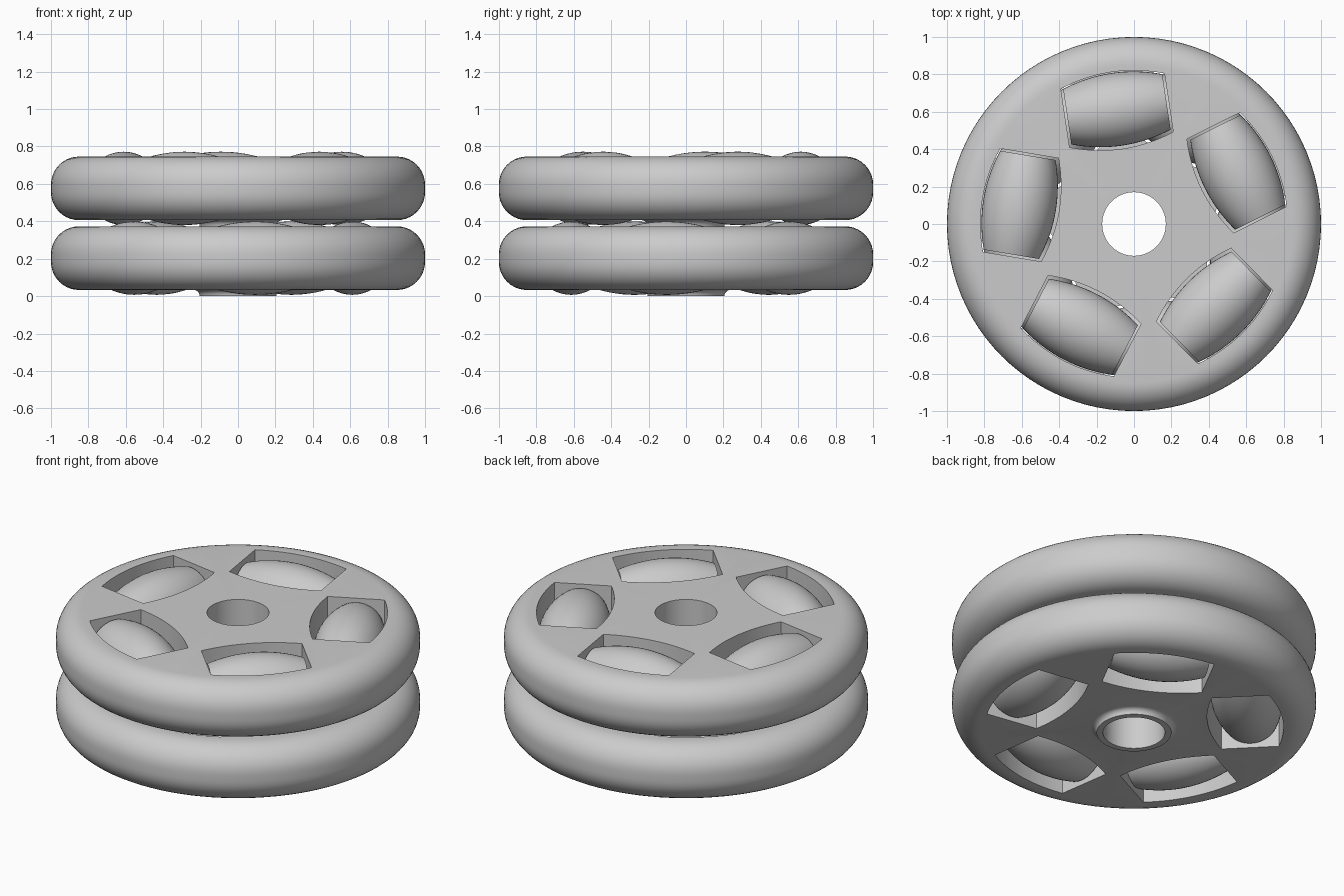
import bpy, bmesh, math
from mathutils import Matrix

cube = bpy.data.objects.get("Cube")
if cube:
    bpy.data.objects.remove(cube, do_unlink=True)

# Material
grey = bpy.data.materials.new("light_grey")
grey.use_nodes = True
grey.diffuse_color = (0.6, 0.6, 0.6, 1)
grey.node_tree.nodes["Principled BSDF"].inputs["Base Color"].default_value = (0.6, 0.6, 0.6, 1)

COUNT = 5            # rollers per disc
HALF = 0.17          # half thickness of a disc
ROLLER_R, ROLLER_END_R, ROLLER_HALF = 0.196, 0.15, 0.268
PITCH_R = 0.62       # distance from the centre to each roller


def make_object(name, bm):
    bmesh.ops.recalc_face_normals(bm, faces=bm.faces)
    mesh = bpy.data.meshes.new(name)
    bm.to_mesh(mesh)
    bm.free()
    mesh.materials.append(grey)
    obj = bpy.data.objects.new(name, mesh)
    bpy.context.collection.objects.link(obj)
    return obj


def activate(obj):
    bpy.ops.object.select_all(action='DESELECT')
    obj.select_set(True)
    bpy.context.view_layer.objects.active = obj


def lathe(profile, steps):
    """Revolve a closed (radius, height) loop around z."""
    bm = bmesh.new()
    rings = []
    for i in range(steps):
        a = math.tau * i / steps
        rings.append([bm.verts.new((r * math.cos(a), r * math.sin(a), z)) for r, z in profile])
    n = len(profile)
    for i in range(steps):
        a, b = rings[i], rings[(i + 1) % steps]
        for j in range(n):
            k = (j + 1) % n
            bm.faces.new((a[j], b[j], b[k], a[k]))
    return bm


def arc(cx, cz, radius, start, end, steps=10):
    angles = [math.radians(start + (end - start) * i / steps) for i in range(steps + 1)]
    return [(cx + radius * math.cos(a), cz + radius * math.sin(a)) for a in angles]


def bulge(half, end_r, mid_r, steps=16):
    """Barrel outline as (position along axis, radius)."""
    return [(half * t, end_r + (mid_r - end_r) * (1 - t * t))
            for t in (2 * i / steps - 1 for i in range(steps + 1))]


def placement(angle, radius, z):
    # local x is tangential, local y is radial
    return (Matrix.Translation((radius * math.cos(angle), radius * math.sin(angle), z))
            @ Matrix.Rotation(angle - math.pi / 2, 4, 'Z'))


def make_disc(name, z, start):
    # Rounded disc with a bore and a filleted collar underneath
    round_r, bore, collar = 0.15, 0.17, 0.033
    profile = [(bore, -HALF - collar), (0.205, -HALF - collar)]
    profile += arc(0.205 + collar, -HALF - collar, collar, 180, 90, 5)[1:]
    profile += arc(1 - round_r, -HALF + round_r, round_r, -90, 0)
    profile += arc(1 - round_r, HALF - round_r, round_r, 0, 90)
    profile += [(bore, HALF)]
    bm = lathe(profile, 96)
    bmesh.ops.translate(bm, verts=bm.verts, vec=(0, 0, z))
    disc = make_object(name, bm)

    # Barrel-shaped through slots
    bm = bmesh.new()
    edge = bulge(ROLLER_HALF + 0.012, 0.158, 0.207)
    outline = edge + [(x, -y) for x, y in reversed(edge)]
    for i in range(COUNT):
        m = placement(start + math.tau * i / COUNT, PITCH_R - 0.006, z)
        face = bm.faces.new([bm.verts.new(m @ Matrix.Translation((x, y, -0.3)).translation)
                             for x, y in outline])
        top = bmesh.ops.extrude_face_region(bm, geom=[face])["geom"]
        bmesh.ops.translate(bm, vec=(0, 0, 0.6),
                            verts=[v for v in top if isinstance(v, bmesh.types.BMVert)])
    cutter = make_object("slot_cutter", bm)
    cutter.hide_render = True
    mod = disc.modifiers.new("slots", 'BOOLEAN')
    mod.operation, mod.solver, mod.object = 'DIFFERENCE', 'EXACT', cutter
    activate(disc)
    bpy.ops.object.modifier_apply(modifier=mod.name)
    bpy.data.objects.remove(cutter, do_unlink=True)
    activate(disc)
    bpy.ops.object.shade_smooth_by_angle(angle=math.radians(30))


def make_rollers(name, z, start):
    # Barrel rollers lying tangentially in the slots
    profile = [(r, x) for x, r in bulge(ROLLER_HALF, ROLLER_END_R, ROLLER_R)]
    steps = 48
    for i in range(COUNT):
        bm = bmesh.new()
        rings = [[bm.verts.new((x, r * math.cos(math.tau * k / steps), r * math.sin(math.tau * k / steps)))
                  for k in range(steps)] for r, x in profile]
        for a, b in zip(rings, rings[1:]):
            for k in range(steps):
                n = (k + 1) % steps
                bm.faces.new((a[k], a[n], b[n], b[k]))
        bm.faces.new(rings[0])
        bm.faces.new(rings[-1])
        roller = make_object(f"{name}_{i + 1}", bm)
        roller.matrix_world = placement(start + math.tau * i / COUNT, PITCH_R, z)
        activate(roller)
        bpy.ops.object.shade_smooth_by_angle(angle=math.radians(30))


# Two stacked discs, staggered by half a roller spacing
first = math.radians(26.5)
for level, z, start in (("lower", 0.203, first + math.pi / COUNT), ("upper", 0.576, first)):
    make_disc(f"{level}_disc", z, start)
    make_rollers(f"{level}_roller", z, start)
